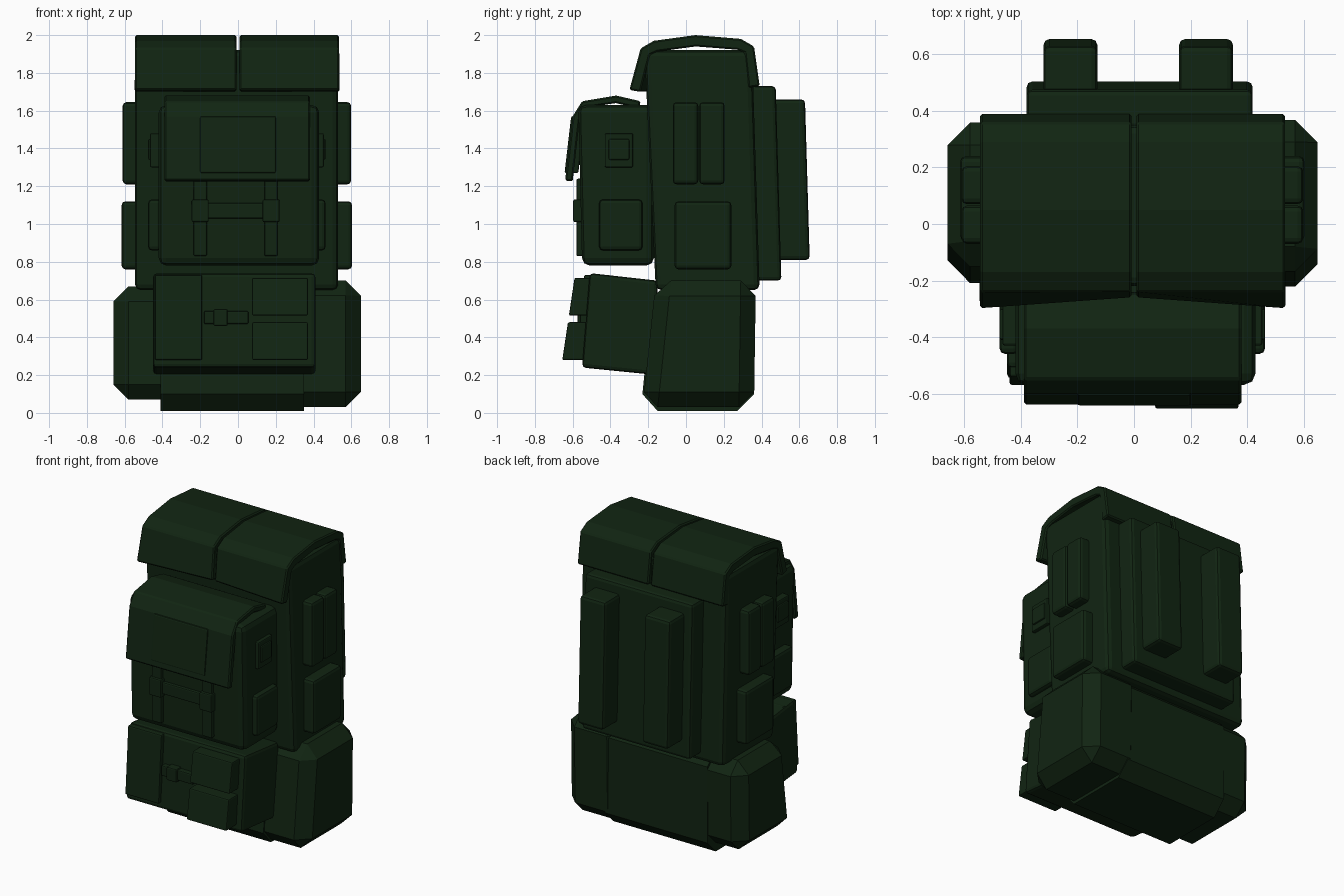
import bpy, bmesh

if "Cube" in bpy.data.objects:
    bpy.data.objects.remove(bpy.data.objects["Cube"])

COLOUR = (.0055, .018, .006, 1)
SOFT, CRISP = .02, .008

green = bpy.data.materials.new("dark_green_canvas")
green.use_nodes = True
green.diffuse_color = COLOUR
shader = next(node for node in green.node_tree.nodes if node.type == "BSDF_PRINCIPLED")
shader.inputs["Base Color"].default_value = COLOUR
shader.inputs["Roughness"].default_value = .9


def finish(name, bm):
    """Turn a bmesh into a named green object."""
    mesh = bpy.data.meshes.new(name)
    bm.to_mesh(mesh)
    bm.free()
    mesh.materials.append(green)
    part = bpy.data.objects.new(name, mesh)
    bpy.context.collection.objects.link(part)
    return part


def block(name, x, y, z, bevel=SOFT, lean=(0, 0), rise=0, segments=2, lengthwise=False):
    """Bevelled box; lean moves the top of the front and back, rise lifts the front."""
    bm = bmesh.new()
    bmesh.ops.create_cube(bm, size=1)
    for vert in bm.verts:
        i, j, k = (int(c > 0) for c in vert.co)
        vert.co = (x[i], y[j] + k * lean[j], z[k] + (1 - j) * rise)
    bmesh.ops.recalc_face_normals(bm, faces=bm.faces)
    edges = [edge for edge in bm.edges
             if not lengthwise or edge.verts[0].co.x != edge.verts[1].co.x]
    bmesh.ops.bevel(bm, geom=edges, offset=bevel, offset_type="OFFSET", segments=segments,
                    profile=.5, affect="EDGES", clamp_overlap=True)
    return finish(name, bm)


def sheet(name, path, x, thickness, pull_back=(0, 0)):
    """Thick folded cloth following a front-to-back (y, z) path across x."""
    bm = bmesh.new()
    rows = [[bm.verts.new((side, *point)) for side in x] for point in path]
    for vert, amount in zip(rows[0], pull_back):
        vert.co.y += amount
    for low, high in zip(rows, rows[1:]):
        bm.faces.new((low[1], high[1], high[0], low[0]))
    part = finish(name, bm)
    solid = part.modifiers.new("cloth_thickness", "SOLIDIFY")
    solid.thickness = thickness
    edge = part.modifiers.new("soft_edges", "BEVEL")
    edge.width = CRISP
    return part


# Main sack
block("main_body", (-.545, .53), (-.16, .39), (.65, 1.92), bevel=.03, lean=(-.06, -.04))

# Lid in two halves whose lips sweep forward at the outer corners
lid_path = [(-.3, 1.71), (-.24, 1.93), (-.17, 1.97), (.05, 2), (.29, 1.98), (.36, 1.94), (.39, 1.73)]
sheet("lid_right", lid_path, (-.545, -.008), .06, pull_back=(0, .04))
sheet("lid_left", lid_path, (.008, .535), .06, pull_back=(.04, 0))

# Upper front pocket with its flap
block("front_pocket", (-.42, .43), (-.55, -.17), (.78, 1.63), bevel=.04, lean=(-.02, 0))
flap_path = [(-.64, 1.23), (-.6, 1.57), (-.55, 1.65), (-.37, 1.68), (-.24, 1.65)]
sheet("front_pocket_flap", flap_path, (-.39, .38), .04)
block("flap_patch", (-.2, .2), (-.643, -.57), (1.27, 1.57), bevel=CRISP, lean=(.035, .035))

# Straps and buckles on the upper pocket
block("pocket_cross_strap", (-.2, .17), (-.578, -.5), (1.03, 1.11), bevel=CRISP)
for side, middle in (("right", -.2), ("left", .175)):
    strap, buckle = ((middle - half, middle + half) for half in (.035, .045))
    block("pocket_strap_" + side, strap, (-.58, -.5), (.83, 1.24), bevel=CRISP)
    block("pocket_buckle_" + side, buckle, (-.597, -.5), (1.01, 1.13), bevel=CRISP)

# Pieces repeated on both flanks
for side, sign in (("left", 1), ("right", -1)):
    def flank(inner, outer):
        """Mirror a width about the slightly off-centre sack."""
        return [sign * width - .006 for width in (inner, outer)]

    block("pocket_pad_" + side, flank(.4, .46), (-.43, -.28), (1.3, 1.48), bevel=CRISP)
    block("pocket_pad_cap_" + side, flank(.4, .47), (-.41, -.3), (1.34, 1.45), bevel=CRISP)
    block("pocket_pouch_" + side, flank(.4, .47), (-.46, -.23), (.86, 1.13))
    block("side_pouch_" + side, flank(.5, .61), (-.06, .24), (.76, 1.12))
    for place, start in (("front", -.07), ("back", .07)):
        block("side_tube_" + place + "_" + side, flank(.5, .605),
              (start, start + .135), (1.21, 1.645))

# Lower front pouch, its panel and two small pockets
block("lower_pouch", (-.45, .41), (-.55, -.15), (.2, .7), lean=(.04, 0), rise=.04)
block("lower_pouch_panel", (-.44, -.19), (-.57, -.4), (.28, .73), bevel=CRISP, lean=(.03, 0))
for place, front, bottom in (("top", -.62, .515), ("bottom", -.655, .28)):
    block("small_pocket_" + place, (.075, .37), (front, -.45), (bottom, bottom + .2),
          bevel=CRISP, lean=(.03, 0))
block("lower_strap", (-.18, .055), (-.56, -.5), (.47, .54), bevel=CRISP)
block("lower_buckle", (-.13, -.055), (-.575, -.5), (.46, .55), bevel=CRISP)

# Bedroll: middle wrap and chamfered ends
block("bedroll_wrap", (-.41, .35), (-.24, .36), (.01, .7), bevel=.09, lean=(.07, 0),
      segments=1, lengthwise=True)
block("bedroll_end_right", (-.66, -.3), (-.22, .35), (.07, .67), bevel=.08, lean=(.08, .01),
      segments=1)
block("bedroll_end_left", (.25, .65), (-.23, .36), (.03, .7), bevel=.08, lean=(.07, .01),
      segments=1)

# Back padding and shoulder straps
block("back_pad", (-.38, .42), (.3, .505), (.7, 1.73), lean=(0, -.03))
for side, start in (("right", -.32), ("left", .16)):
    block("shoulder_strap_" + side, (start, start + .19), (.45, .655), (.81, 1.66), lean=(0, -.025))
